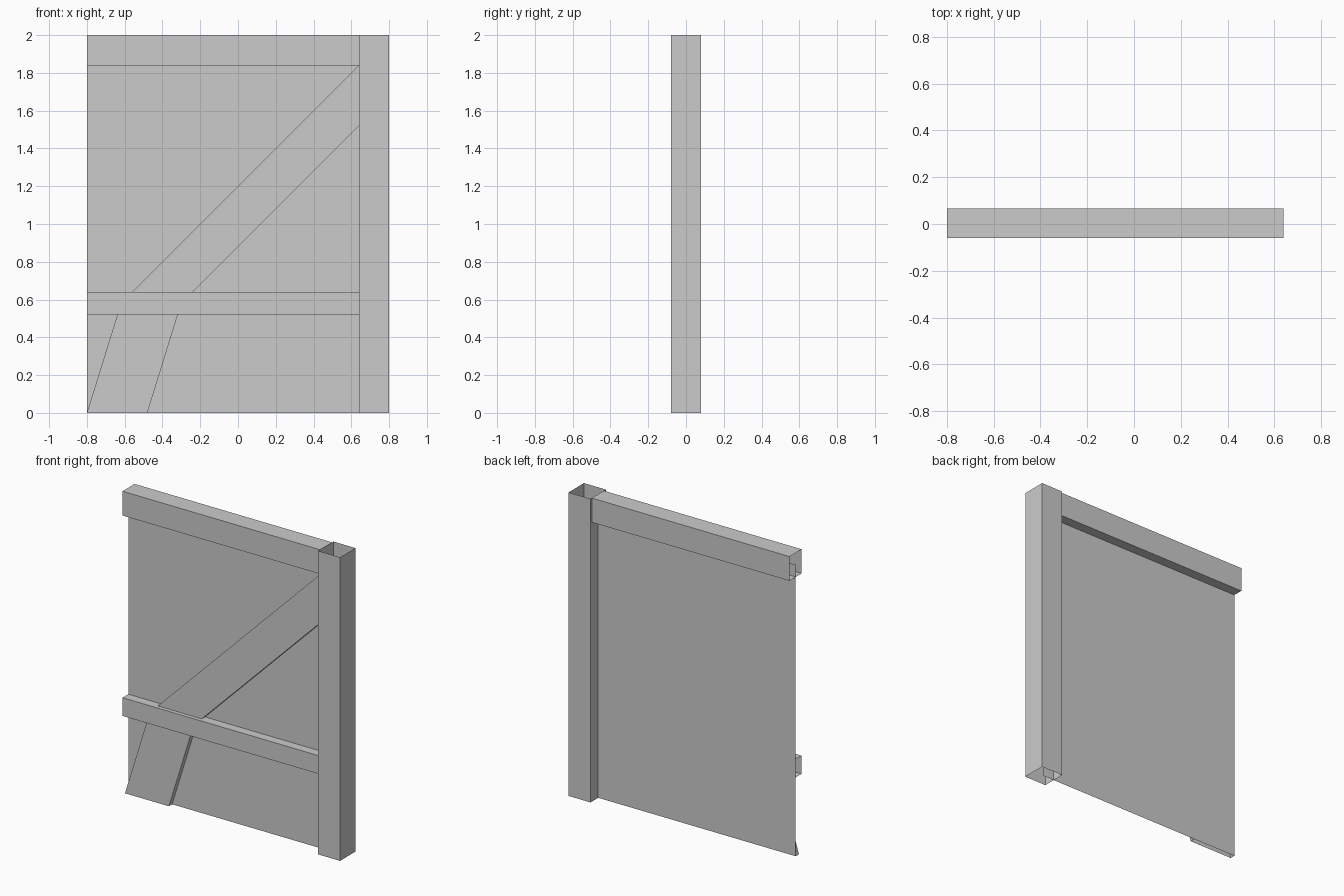
import bpy
from mathutils import Vector

if "Cube" in bpy.data.objects:
    bpy.data.objects.remove(bpy.data.objects["Cube"])


def make_object(name, verts, faces):
    mesh = bpy.data.meshes.new(name)
    mesh.from_pydata([tuple(v) for v in verts], [], faces)
    mesh.update()
    obj = bpy.data.objects.new(name, mesh)
    bpy.context.collection.objects.link(obj)
    return obj


def sweep(name, profile, vec, closed=False):
    """Extrude an outline along vec, leaving the ends open."""
    a = [Vector(p) for p in profile]
    n = len(a)
    verts = a + [p + Vector(vec) for p in a]
    count = n if closed else n - 1
    faces = [(i, (i + 1) % n, (i + 1) % n + n, i + n) for i in range(count)]
    return make_object(name, verts, faces)


def brace(name, left, right, y_front, y_back):
    """Flat timber between two edge lines (x, z), with side walls to the panel."""
    n = len(left)
    verts = [(x, y, z) for y in (y_front, y_back)
             for line in (left, right) for x, z in line]
    faces = []
    for i in range(n - 1):
        l0, l1, r0, r1 = i, i + 1, n + i, n + i + 1
        faces += [(l0, r0, r1, l1),
                  (l0, l1, l1 + 2 * n, l0 + 2 * n),
                  (r1, r0, r0 + 2 * n, r1 + 2 * n)]
    return make_object(name, verts, faces)


X0, X1, X2 = -0.8, 0.64, 0.8      # left end, post inner face, post outer face
FRONT, BACK = -0.06, 0.066        # beam faces
SPAN = (X1 - X0, 0, 0)

# Plaster panel, running into the middle of the post and top beam
sweep("wall_panel", [(X0, 0, 0), (0.72, 0, 0)], (0, 0, 1.92))

# Corner post, open at top and bottom
sweep("corner_post", [(X1, -0.08, 0), (X2, -0.08, 0), (X2, 0.08, 0), (X1, 0.08, 0)],
      (0, 0, 2), closed=True)

# Top beam, open at the ends
sweep("top_beam", [(X0, BACK, 2), (X0, FRONT, 2), (X0, FRONT, 1.84), (X0, BACK, 1.84)],
      SPAN, closed=True)

# Middle rail on the front of the panel
sweep("middle_rail", [(X0, 0, 0.64), (X0, FRONT, 0.64), (X0, FRONT, 0.52), (X0, 0, 0.52)],
      SPAN)

# Diagonal brace, bending behind the rail
brace("diagonal_brace",
      [(-0.8, 0), (-0.62, 0.58), (X1, 1.84)],
      [(-0.48, 0), (-0.30, 0.58), (X1, 1.52)],
      -0.034, 0)
